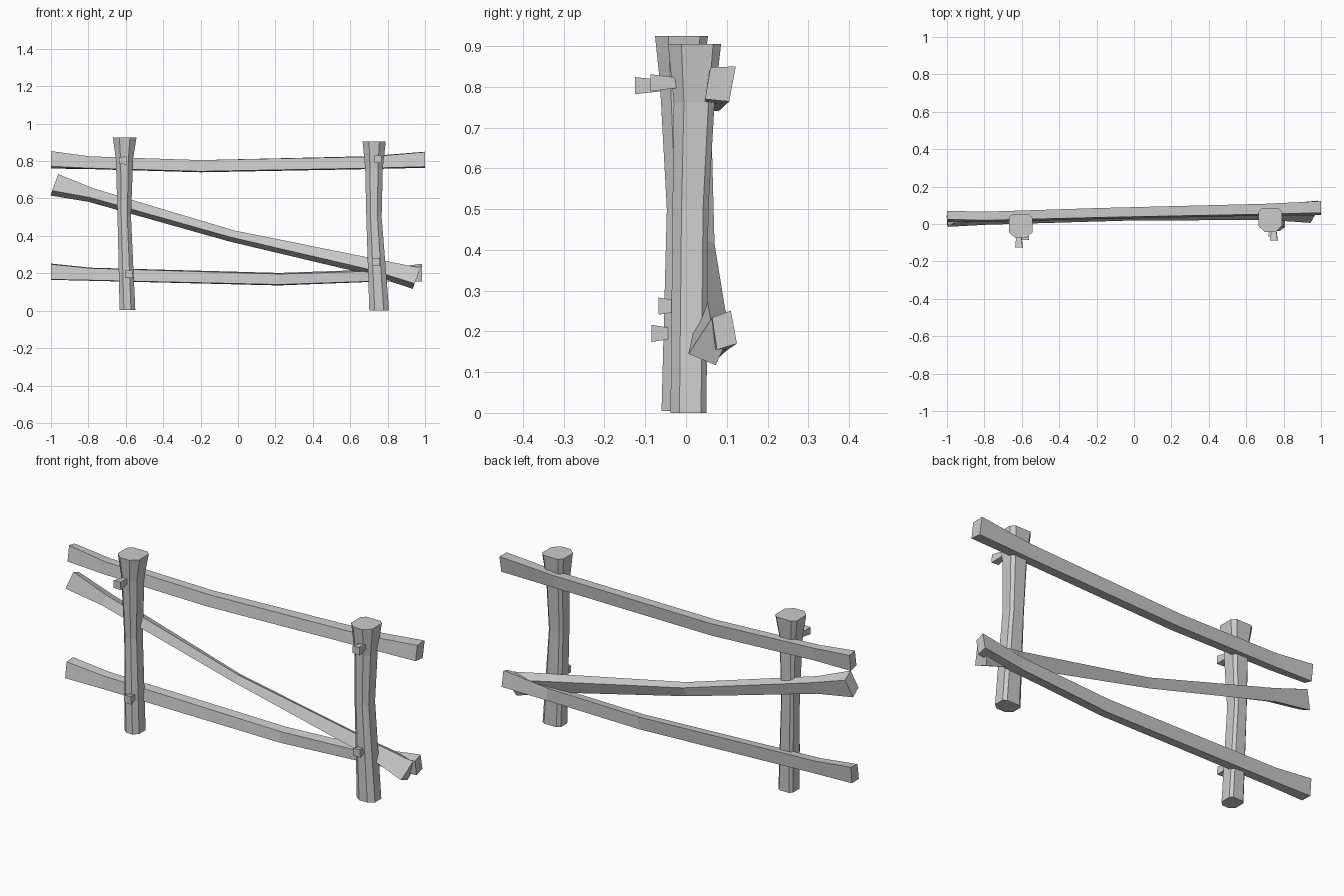
import bpy, bmesh


def loft(name, rings):
    """Skin a closed solid over rings of matching points, with flat end caps."""
    bm = bmesh.new()
    vs = [[bm.verts.new(p) for p in ring] for ring in rings]
    n = len(rings[0])
    for a, b in zip(vs, vs[1:]):
        for i in range(n):
            j = (i + 1) % n
            bm.faces.new((a[i], a[j], b[j], b[i]))
    bm.faces.new(vs[0])
    bm.faces.new(vs[-1])
    bmesh.ops.recalc_face_normals(bm, faces=bm.faces)
    mesh = bpy.data.meshes.new(name)
    bm.to_mesh(mesh)
    bm.free()
    obj = bpy.data.objects.new(name, mesh)
    bpy.context.collection.objects.link(obj)
    return obj


# Post outline: wide chamfers at the front, small ones at the back
OUTLINE = [(-.45, -1), (.45, -1), (1, -.5), (1, .7), (.68, 1), (-.68, 1), (-1, .7), (-1, -.5)]


def post(name, levels):
    # levels: height, centre x, centre y, half width, half depth
    loft(name, [[(x + u * hx, y + v * hy, z) for u, v in OUTLINE]
                for z, x, y, hx, hy in levels])


post("left_post", [(.005, -.591, -.015, .042, .045), (.5, -.608, -.004, .036, .043),
                   (.81, -.607, -.012, .046, .052), (.925, -.606, -.011, .063, .065)])
post("right_post", [(0, .755, .006, .053, .044), (.5, .727, .011, .041, .044),
                    (.76, .727, .02, .047, .05), (.905, .728, .021, .062, .065)])


def rail(name, sections, lean=0):
    # sections: x, then (y, z) of front-bottom, front-top, back-top, back-bottom
    rings = []
    for x, *pts in sections:
        zc = sum(p[1] for p in pts) / 4
        rings.append([(x + lean * (z - zc), y, z) for y, z in pts])
    loft(name, rings)


# Horizontal rails, bowed and thicker at the ends
rail("top_rail", [
    (-1, (.012, .772), (.025, .853), (.07, .845), (.06, .76)),
    (-.79, (.012, .762), (.02, .825), (.066, .825), (.058, .757)),
    (-.2, (.026, .745), (.035, .805), (.085, .805), (.08, .74)),
    (.7, (.045, .762), (.053, .823), (.108, .826), (.098, .757)),
    (1, (.047, .77), (.06, .848), (.122, .85), (.106, .764))])
rail("bottom_rail", [
    (-1, (-.008, .167), (.004, .248), (.058, .252), (.05, .165)),
    (-.79, (.002, .163), (.012, .227), (.06, .23), (.052, .16)),
    (.22, (.03, .14), (.036, .196), (.085, .202), (.08, .135)),
    (.74, (.052, .158), (.05, .212), (.1, .22), (.102, .155)),
    (.985, (.076, .155), (.064, .234), (.11, .251), (.125, .17))])

# Diagonal brace, twisted about its length
rail("diagonal_brace", [
    (-.982, (-.015, .642), (.006, .73), (.065, .705), (.045, .616)),
    (-.785, (-.004, .605), (.014, .654), (.064, .64), (.05, .582)),
    (-.035, (.018, .393), (.034, .43), (.07, .415), (.056, .37)),
    (.72, (.022, .218), (.052, .277), (.096, .255), (.065, .192)),
    (.955, (.006, .145), (.061, .229), (.114, .208), (.073, .117))], lean=.36)


# Flared square pegs: x, z, outer y, inner y
PEGS = [("left_upper_peg", -.615, .803, -.125, -.035), ("right_upper_peg", .748, .81, -.087, -.01),
        ("left_lower_peg", -.583, .195, -.085, -.02), ("right_lower_peg", .738, .262, -.068, 0)]
for name, x, z, y0, y1 in PEGS:
    loft(name, [[(x + u * s, y, z + v * s) for u, v in ((-1, -.9), (1, -1), (.9, 1), (-1, .9))]
                for y, s in ((y0, .021), (y1, .011))])
